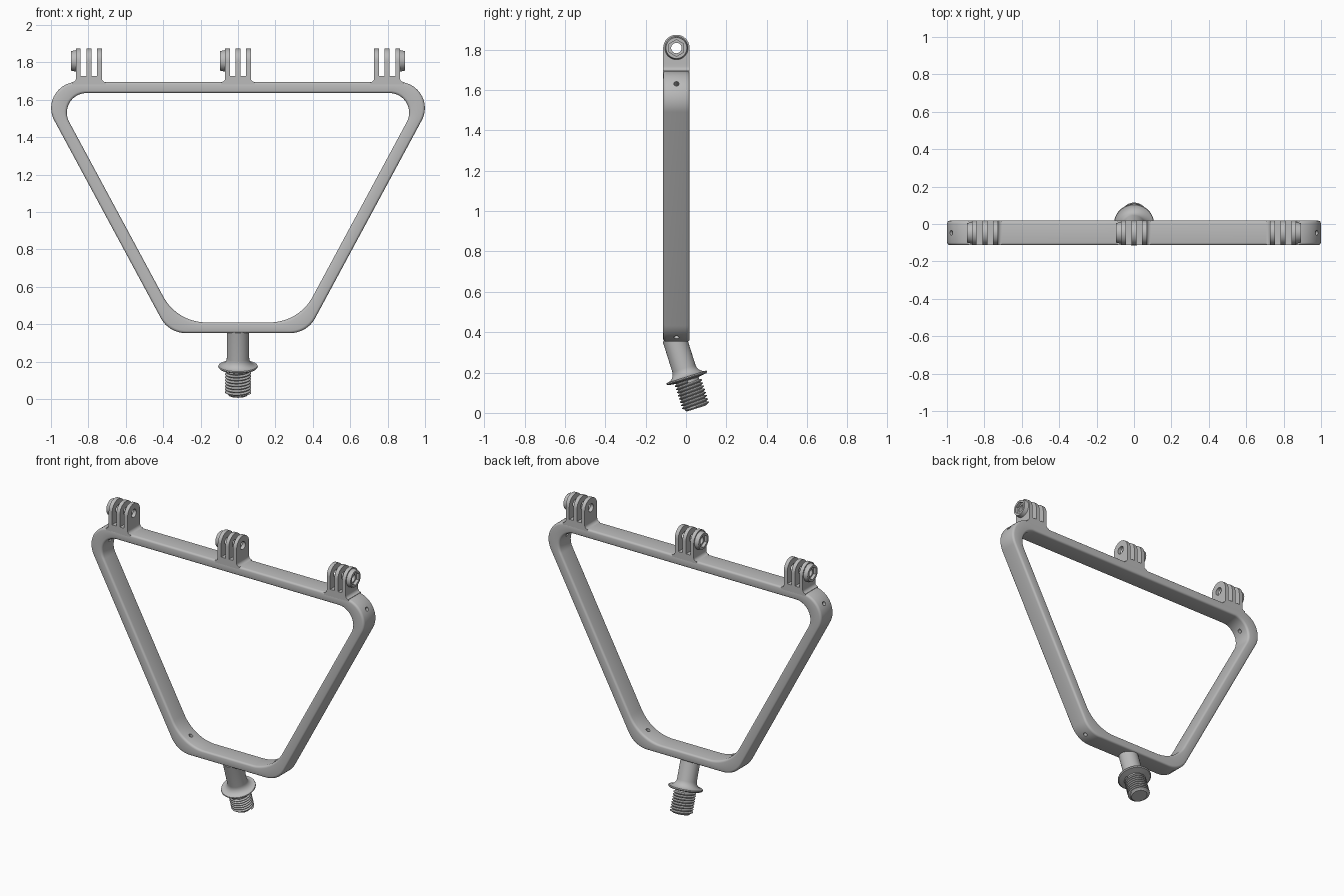
import bpy, bmesh, math
from mathutils import Vector

if "Cube" in bpy.data.objects:
    bpy.data.objects.remove(bpy.data.objects["Cube"], do_unlink=True)

grey = bpy.data.materials.new("matte_grey")
grey.use_nodes = True
grey.diffuse_color = (0.5, 0.5, 0.5, 1)
grey.node_tree.nodes["Principled BSDF"].inputs["Base Color"].default_value = (0.5, 0.5, 0.5, 1)

Y0, Y1 = -0.113, 0.018          # depth of the frame
YC = (Y0 + Y1) / 2
EYE_Z = 1.808                   # height of the hinge holes


def finish(bm, name):
    bmesh.ops.recalc_face_normals(bm, faces=bm.faces)
    me = bpy.data.meshes.new(name)
    bm.to_mesh(me)
    bm.free()
    me.materials.append(grey)
    ob = bpy.data.objects.new(name, me)
    bpy.context.collection.objects.link(ob)
    return ob


def activate(ob):
    bpy.ops.object.select_all(action='DESELECT')
    ob.select_set(True)
    bpy.context.view_layer.objects.active = ob


def smooth(ob, angle=35):
    activate(ob)
    bpy.ops.object.shade_smooth_by_angle(angle=math.radians(angle))


def apply(ob, kind, **settings):
    mod = ob.modifiers.new(kind.lower(), kind)
    for key, value in settings.items():
        setattr(mod, key, value)
    activate(ob)
    bpy.ops.object.modifier_apply(modifier=mod.name)


def cut(ob, cutter):
    apply(ob, 'BOOLEAN', object=cutter, operation='DIFFERENCE', solver='EXACT')
    bpy.data.objects.remove(cutter, do_unlink=True)


def prism(bm, pts, axis, lo, hi):
    """Extrude a closed outline along x (pts are y, z) or y (pts are x, z)."""
    place = (lambda a, b, d: (d, a, b)) if axis == 'x' else (lambda a, b, d: (a, d, b))
    ends = [[bm.verts.new(place(a, b, d)) for a, b in pts] for d in (lo, hi)]
    bm.faces.new(ends[0])
    bm.faces.new(ends[1])
    n = len(pts)
    for i in range(n):
        j = (i + 1) % n
        bm.faces.new((ends[0][i], ends[0][j], ends[1][j], ends[1][i]))


def rod(name, centre, direction, length, r1, r2=None, sides=32):
    bm = bmesh.new()
    bmesh.ops.create_cone(bm, cap_ends=True, segments=sides, radius1=r1,
                          radius2=r1 if r2 is None else r2, depth=length)
    turn = Vector(direction).to_track_quat('Z', 'Y').to_matrix()
    bmesh.ops.rotate(bm, verts=bm.verts, matrix=turn)
    bmesh.ops.translate(bm, verts=bm.verts, vec=centre)
    return finish(bm, name)


def arc(cx, cz, r, a0, a1, n):
    return [(cx + r * math.cos(a0 + (a1 - a0) * i / n),
             cz + r * math.sin(a0 + (a1 - a0) * i / n)) for i in range(n + 1)]


# Frame: rounded trapezoid ring
LEAN = math.radians(-28.2)      # direction of the side's outward normal


def outline(top, bottom, x_top, r_top, x_low, r_low):
    right = arc(x_low, bottom + r_low, r_low, -math.pi / 2, LEAN, 16)
    right += arc(x_top, top - r_top, r_top, LEAN, math.pi / 2, 24)
    return right + [(-x, z) for x, z in reversed(right)]


outer = outline(1.695, 0.353, 0.86, 0.139, 0.28, 0.15)
inner = outline(1.636, 0.41, 0.81, 0.105, 0.17, 0.26)
bm = bmesh.new()
rings = [[bm.verts.new((x, y, z)) for x, z in pts]
         for pts, y in ((outer, Y0), (outer, Y1), (inner, Y1), (inner, Y0))]
count = len(outer)
for k in range(4):
    a, b = rings[k], rings[(k + 1) % 4]
    for i in range(count):
        j = (i + 1) % count
        bm.faces.new((a[i], a[j], b[j], b[i]))
frame = finish(bm, "frame")
apply(frame, 'BEVEL', width=0.014, segments=3, limit_method='ANGLE',
      angle_limit=math.radians(50))

# Small drilled holes through the four corners
for side in (-1, 1):
    for x, z, angle in ((0.97, 1.627, 30.9), (0.357, 0.374, -59.1)):
        a = math.radians(angle)
        cut(frame, rod("drill", (side * x, YC, z),
                       (side * math.cos(a), 0, math.sin(a)), 0.3, 0.013, sides=16))
smooth(frame)

# Hinge mounts: filleted foot, three prongs and a nut boss
half = (Y1 - Y0) / 2
prong = [(Y0, 1.69), (Y1, 1.69)] + arc(YC, EYE_Z, half, 0, math.pi, 24)
flare = arc(0.089, 1.715, 0.02, -math.pi / 2, -math.pi, 6)
flare = [(0.089, 1.68)] + flare + [(0.069, 1.727)]
foot = flare + [(-x, z) for x, z in reversed(flare)]

for label, cx, side in (("right", -0.797, -1), ("middle", 0, -1), ("left", 0.797, 1)):
    bm = bmesh.new()
    prism(bm, [(cx + x, z) for x, z in foot], 'y', Y0, Y1)
    smooth(finish(bm, label + "_mount_foot"))

    bm = bmesh.new()
    for u in (-0.0565, 0, 0.0565):
        prism(bm, prong, 'x', cx + u - 0.0125, cx + u + 0.0125)
    prongs = finish(bm, label + "_mount_prongs")
    cut(prongs, rod("drill", (cx, YC, EYE_Z), (1, 0, 0), 0.3, 0.026))
    smooth(prongs)

    axis = (side, 0, 0)
    boss = rod(label + "_nut_boss", (cx + side * 0.082, YC, EYE_Z), axis, 0.028, 0.058, 0.052)
    cut(boss, rod("drill", (cx + side * 0.08, YC, EYE_Z), axis, 0.2, 0.026))
    cut(boss, rod("nut_pocket", (cx + side * 0.096, YC, EYE_Z), axis, 0.04, 0.041, sides=6))
    smooth(boss)


# Tilted stem: neck, flange and thread core as one turned part
def place_on_stem(ob):
    ob.location = (0, 0.052, 0.022)
    ob.rotation_euler = (math.radians(17.5), 0, 0)


def turned(name, profile, **settings):
    bm = bmesh.new()
    vs = [bm.verts.new((r, 0, z)) for r, z in profile]
    for a, b in zip(vs, vs[1:]):
        bm.edges.new((a, b))
    ob = finish(bm, name)
    apply(ob, 'SCREW', axis='Z', steps=48, render_steps=48, use_merge_vertices=True,
          merge_threshold=0.0001, **settings)
    bm = bmesh.new()
    bm.from_mesh(ob.data)
    bmesh.ops.recalc_face_normals(bm, faces=bm.faces)
    bm.to_mesh(ob.data)
    bm.free()
    place_on_stem(ob)
    smooth(ob)
    return ob


sweep = arc(0.104, 0.208, 0.044, math.pi, math.pi * 1.5, 8)
turned("stem_and_flange",
       [(0, 0), (0.05, 0), (0.057, 0.007), (0.057, 0.146), (0.1, 0.152), (0.106, 0.158)]
       + list(reversed(sweep)) + [(0.06, 0.367), (0, 0.367)])

# Helical screw thread
PITCH = 0.0165
turned("screw_thread", [(0.056, 0), (0.069, PITCH * 0.4), (0.069, PITCH * 0.6), (0.056, PITCH)],
       screw_offset=PITCH, iterations=8)
